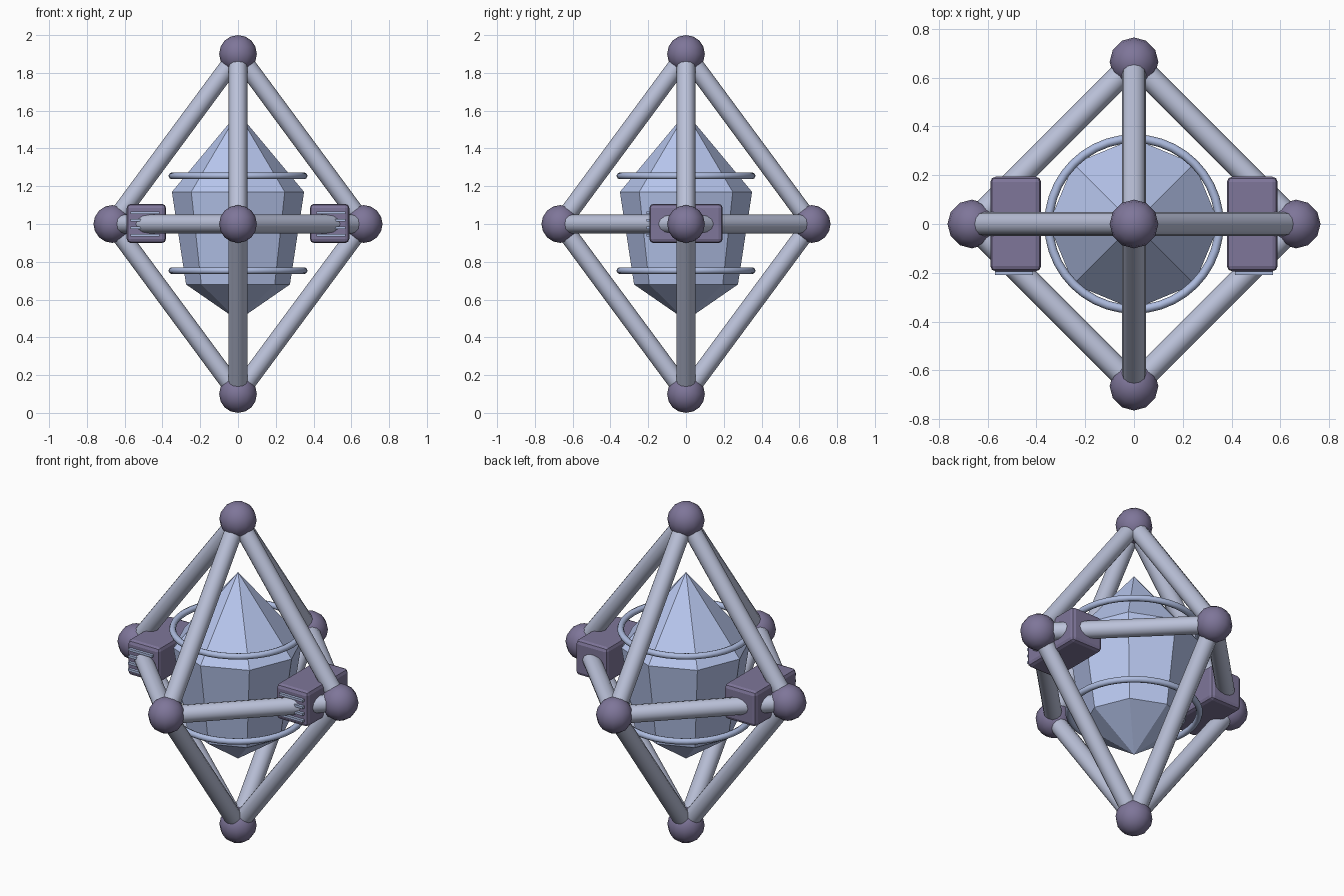
import bpy, math
from mathutils import Vector

if "Cube" in bpy.data.objects:
    bpy.data.objects.remove(bpy.data.objects["Cube"])


def material(name, rgb):
    m = bpy.data.materials.new(name)
    m.diffuse_color = (*rgb, 1)
    m.use_nodes = True
    m.node_tree.nodes["Principled BSDF"].inputs["Base Color"].default_value = m.diffuse_color
    return m


STEEL = material("pale_steel", (0.50, 0.54, 0.70))
PURPLE = material("dusk_purple", (0.21, 0.18, 0.32))
CRYSTAL = material("ice_blue", (0.48, 0.57, 0.86))
RING = material("ring_blue", (0.42, 0.50, 0.74))


def finish(name, mat, smooth=None):
    o = bpy.context.object
    o.name = name
    o.data.materials.append(mat)
    if smooth:
        bpy.ops.object.shade_smooth_by_angle(angle=math.radians(smooth))
    return o


def strut(a, b, name):
    d = b - a
    bpy.ops.mesh.primitive_cylinder_add(vertices=12, radius=0.049, depth=d.length,
                                        location=(a + b) / 2,
                                        rotation=d.to_track_quat('Z', 'Y').to_euler())
    finish(name, STEEL, 40)


def box(name, loc, size, mat, bevel=0):
    bpy.ops.mesh.primitive_cube_add(size=1, location=loc)
    o = bpy.context.object
    o.scale = size
    bpy.ops.object.transform_apply(location=False, rotation=False, scale=True)
    if bevel:
        mod = o.modifiers.new("bevel", 'BEVEL')
        mod.width = bevel
        mod.segments = 2
    return finish(name, mat)


# Octahedral cage: joints and struts
R, MID = 0.665, 1.0
equator = [Vector((R * x, R * y, MID)) for x, y in ((1, 0), (0, 1), (-1, 0), (0, -1))]
poles = [Vector((0, 0, 1.9)), Vector((0, 0, 0.1))]
for p in equator + poles:
    bpy.ops.mesh.primitive_uv_sphere_add(segments=12, ring_count=8, radius=0.1, location=p)
    finish("cage_joint", PURPLE, 60)
for i, p in enumerate(equator):
    strut(p, equator[(i + 1) % 4], "equator_strut")
    strut(p, poles[0], "upper_strut")
    strut(p, poles[1], "lower_strut")

# Eight-sided crystal, lofted from two rings and two tips
N = 8
verts = [(r * math.cos(k * math.tau / N), r * math.sin(k * math.tau / N), z)
         for r, z in ((0.275, 0.68), (0.35, 1.17)) for k in range(N)]
verts += [(0, 0, 0.49), (0, 0, 1.59)]
faces = []
for k in range(N):
    j = (k + 1) % N
    faces += [(k, j, N + j, N + k), (j, k, 2 * N), (N + k, N + j, 2 * N + 1)]
mesh = bpy.data.meshes.new("crystal")
mesh.from_pydata(verts, [], faces)
mesh.materials.append(CRYSTAL)
bpy.context.collection.objects.link(bpy.data.objects.new("crystal", mesh))

# Rings around the crystal
for z in (0.753, 1.255):
    bpy.ops.mesh.primitive_torus_add(location=(0, 0, z), major_radius=0.35, minor_radius=0.018,
                                     major_segments=40, minor_segments=8)
    finish("containment_ring", RING, 60)

# Side modules with front vent slats
for s in (-1, 1):
    box("side_module", (s * 0.485, 0, MID + 0.003), (0.208, 0.388, 0.208), PURPLE, 0.022)
    for i in range(4):
        box("vent_slat", (s * 0.492, -0.195, 0.94 + 0.04 * i), (0.155, 0.03, 0.014), RING)
